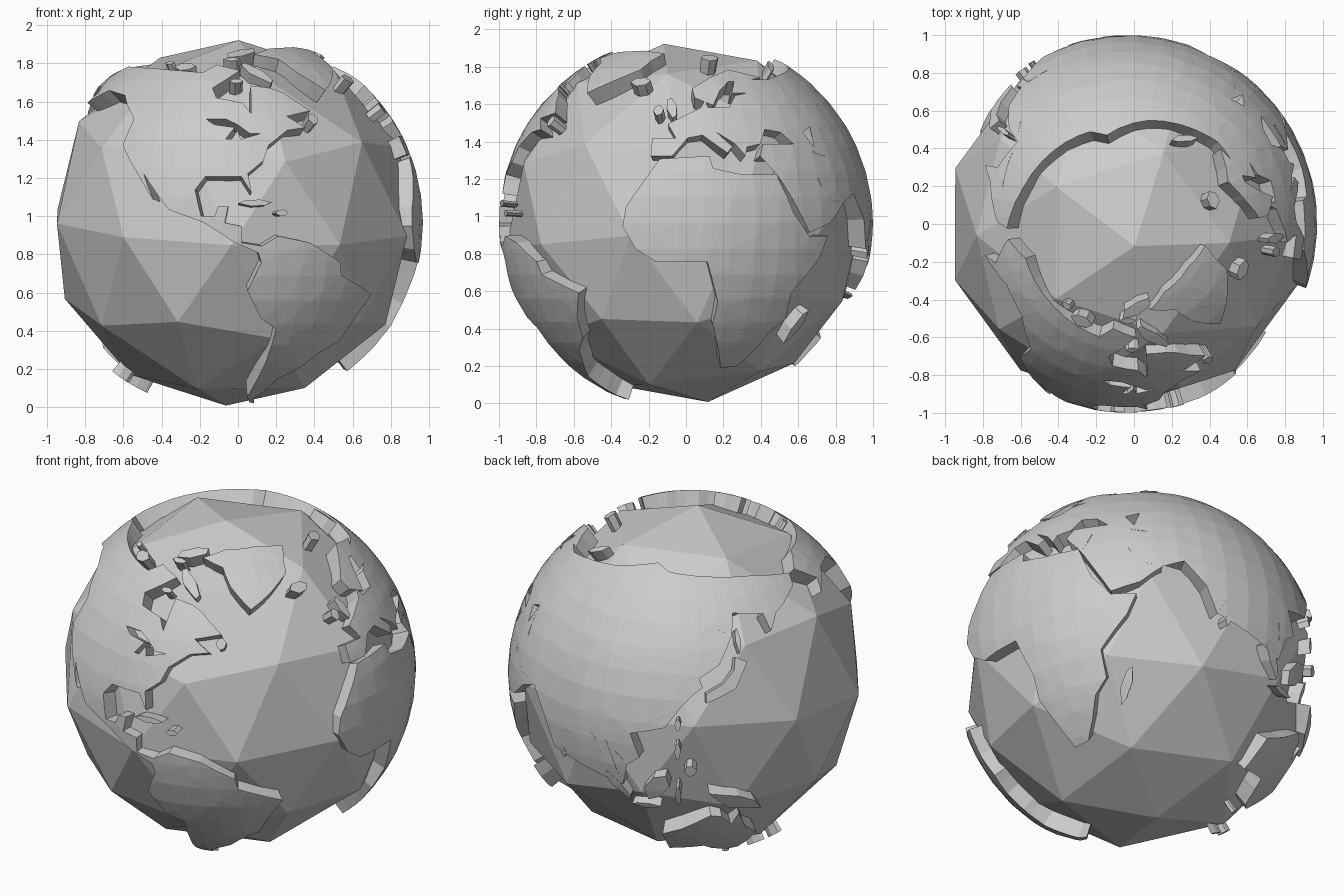
import bpy
import bmesh
from math import sin, cos, radians
from mathutils import Vector, Euler

default_cube = bpy.data.objects.get("Cube")
if default_cube:
    bpy.data.objects.remove(default_cube, do_unlink=True)

CENTRE = Vector((-0.03, 0, 0.965))
OCEAN_RADIUS = 0.965
LAND_RADIUS = 1
INNER_RADIUS = 0.87
GRID_STEP = 8
SOUTHWARD_SLIDE = 16

# One plain grey for the whole globe
grey = bpy.data.materials.new("plain grey")
grey.use_nodes = True
grey.diffuse_color = (0.6, 0.6, 0.6, 1)
shader = grey.node_tree.nodes["Principled BSDF"]
shader.inputs["Base Color"].default_value = grey.diffuse_color
shader.inputs["Roughness"].default_value = 0.8


def add_object(name, bm):
    """Turn a bmesh into a flat-shaded object placed at the globe centre."""
    mesh = bpy.data.meshes.new(name)
    bm.to_mesh(mesh)
    bm.free()
    mesh.materials.append(grey)
    globe_part = bpy.data.objects.new(name, mesh)
    globe_part.location = CENTRE
    bpy.context.collection.objects.link(globe_part)


def on_globe(longitude, latitude, radius):
    """Wrap a map point on to the globe, with the map slid southward."""
    turn = radians(longitude * 1.02 - 2.5)
    rise = radians(latitude - SOUTHWARD_SLIDE)
    direction = Vector((cos(rise) * cos(turn), cos(rise) * sin(turn), sin(rise)))
    return direction * radius


def cut_into_strips(bm, direction):
    """Cut a flat map into even strips so that it can bend."""
    positions = [vert.co.dot(direction) for vert in bm.verts]
    line = (min(positions) // GRID_STEP + 1) * GRID_STEP
    while line < max(positions):
        everything = bm.verts[:] + bm.edges[:] + bm.faces[:]
        bmesh.ops.bisect_plane(bm, geom=everything, dist=0.001,
                               plane_co=direction * line, plane_no=direction)
        line += GRID_STEP


def land(name, outline):
    """Raise a thick curved slab from a coast outline in map degrees."""
    bm = bmesh.new()
    bm.faces.new([bm.verts.new((*point, 0)) for point in outline])
    bmesh.ops.triangulate(bm, faces=bm.faces[:])
    cut_into_strips(bm, Vector((1, 0, 0)))
    cut_into_strips(bm, Vector((0, 1, 0)))
    bmesh.ops.triangulate(bm, faces=bm.faces[:])
    raised = bmesh.ops.extrude_face_region(bm, geom=bm.faces[:])["geom"]
    top = {item for item in raised if isinstance(item, bmesh.types.BMVert)}
    for vert in bm.verts:
        radius = LAND_RADIUS if vert in top else INNER_RADIUS
        vert.co = on_globe(vert.co.x, vert.co.y, radius)
    bmesh.ops.recalc_face_normals(bm, faces=bm.faces[:])
    add_object(name, bm)


def island(name, longitude, latitude, width, height, lean=0):
    """Small six-sided island, leaning eastward toward its north end."""
    corners = ((-0.2, -1), (0.6, -0.7), (1, 0.2), (0.3, 1), (-0.6, 0.8), (-1, -0.1))
    land(name, [(longitude + width * across + lean * along, latitude + height * along)
                for across, along in corners])


# Ocean: coarse faceted ball, slightly tipped
ocean = bmesh.new()
bmesh.ops.create_icosphere(ocean, subdivisions=2, radius=OCEAN_RADIUS)
tip = Euler((radians(7), radians(2), 0)).to_matrix()
bmesh.ops.rotate(ocean, verts=ocean.verts[:], matrix=tip)
add_object("ocean", ocean)

# Americas, split along the lakes
land("northern_america", [
    (-123, 49), (-134, 58), (-148, 60), (-162, 55), (-158, 59), (-167, 66),
    (-156, 71), (-128, 70), (-100, 68), (-94, 72), (-82, 69), (-94, 61),
    (-92, 57), (-82, 55), (-79, 51), (-78, 62), (-70, 61), (-65, 59),
    (-56, 52), (-66, 50), (-60, 46), (-67, 45), (-76, 44), (-80, 44),
    (-84, 47), (-88, 49), (-95, 49)])
land("middle_america", [
    (-123, 49), (-95, 49), (-92, 47), (-85, 46), (-88, 42), (-86, 42),
    (-84, 45), (-83, 42), (-76, 44), (-67, 45), (-74, 40), (-76, 35),
    (-81, 31), (-80, 25), (-83, 30), (-94, 30), (-97, 26), (-95, 18),
    (-91, 18), (-90, 21), (-87, 21), (-88, 16), (-83, 15), (-83, 10),
    (-77, 9), (-78, 7), (-85, 10), (-94, 16), (-105, 20), (-114, 31),
    (-110, 23), (-117, 32), (-124, 40)])
land("southern_america", [
    (-77, 9), (-72, 12), (-62, 10), (-51, 4), (-50, 0), (-35, -6), (-39, -14),
    (-41, -22), (-48, -27), (-53, -33), (-62, -39), (-66, -47), (-69, -51),
    (-66, -55), (-71, -54), (-75, -50), (-71, -30), (-70, -18), (-76, -14),
    (-81, -5), (-77, 4), (-78, 7)])

# Africa
land("africa", [
    (-6, 36), (10, 37), (11, 33), (20, 31), (32, 31), (37, 19), (43, 12),
    (51, 12), (48, 5), (39, -6), (40, -15), (35, -20), (32, -27), (27, -34),
    (19, -35), (12, -17), (13, -9), (9, 4), (-7, 4), (-13, 8), (-17, 15),
    (-16, 21), (-10, 30)])

# Europe and Asia, joined along shared borders around the inland seas
land("europe", [
    (28, 41), (23, 40), (22, 37), (19, 41), (13, 45), (18, 40), (16, 38),
    (8, 44), (3, 43), (-2, 37), (-9, 37), (-9, 43), (-1, 43), (-4, 48),
    (8, 54), (10, 57), (11, 54), (19, 54), (23, 59), (29, 60), (22, 60),
    (25, 65), (22, 65), (17, 61), (13, 55), (6, 58), (5, 62), (14, 67),
    (25, 71), (41, 67), (34, 66), (44, 66), (60, 69), (60, 50), (52, 47),
    (47, 45), (50, 40), (41, 41), (37, 45), (31, 46)])
land("southern_asia", [
    (60, 50), (52, 47), (54, 37), (49, 38), (50, 40), (41, 41), (29, 41),
    (27, 37), (36, 37), (34, 31), (32, 31), (34, 28), (43, 13), (52, 16),
    (59, 22), (51, 24), (48, 30), (57, 26), (66, 25), (73, 17), (77, 8),
    (80, 14), (88, 22), (94, 16), (98, 16), (103, 1), (101, 13), (105, 9),
    (109, 12), (106, 20), (117, 23), (122, 30), (118, 39), (125, 39),
    (126, 34), (129, 36), (128, 39), (135, 43)])
land("northern_asia", [
    (60, 50), (135, 43), (141, 52), (136, 54), (143, 59), (163, 62), (156, 57),
    (157, 51), (162, 56), (178, 62), (181, 66), (160, 70), (140, 72), (113, 74),
    (104, 77), (80, 72), (60, 69)])

# Large islands
land("australia", [
    (114, -22), (122, -18), (132, -11), (136, -12), (140, -17), (142, -11),
    (146, -19), (153, -25), (150, -37), (144, -38), (135, -34), (131, -31),
    (115, -34)])
land("greenland", [
    (-44, 60), (-22, 71), (-19, 76), (-13, 81), (-32, 83), (-58, 82),
    (-72, 78), (-58, 75), (-53, 68)])
land("japan", [
    (130, 31), (140, 35), (145, 43), (141, 45), (140, 41), (136, 37), (130, 34)])
land("new_guinea", [
    (131, -1), (141, -3), (147, -6), (150, -10), (138, -8)])

# Small islands: longitude, latitude, half width, half height, lean
island("madagascar", 47, -18, 2, 6, 2)
island("britain", -3, 54, 2, 4, -1)
island("ireland", -8, 53, 2, 2)
island("iceland", -19, 65, 5, 2)
island("svalbard", 18, 78, 6, 2)
island("novaya_zemlya", 58, 73, 3, 3, 5)
island("sakhalin", 143, 50, 1, 4)
island("taiwan", 121, 24, 1, 2)
island("luzon", 121, 15, 1, 3)
island("mindanao", 125, 8, 2, 2)
island("borneo", 114, 1, 4, 5, 2)
island("sumatra", 101, 0, 2, 5, -4)
island("java", 110, -7, 5, 1)
island("sulawesi", 121, -2, 1, 4)
island("sri_lanka", 81, 7, 1, 2)
island("tasmania", 146, -42, 2, 1)
island("north_zealand", 176, -38, 2, 3)
island("south_zealand", 170, -44, 1, 3, 2)
island("cuba", -79, 22, 5, 1)
island("hispaniola", -71, 19, 2, 1)
island("newfoundland", -56, 49, 2, 2)
island("baffin_island", -74, 68, 4, 5, -6)
island("victoria_island", -111, 71, 6, 2)
island("banks_island", -122, 73, 3, 1)
island("southampton", -84, 64, 3, 1)
island("devon_island", -86, 75, 5, 1)
island("ellesmere", -80, 79, 8, 3, 7)
